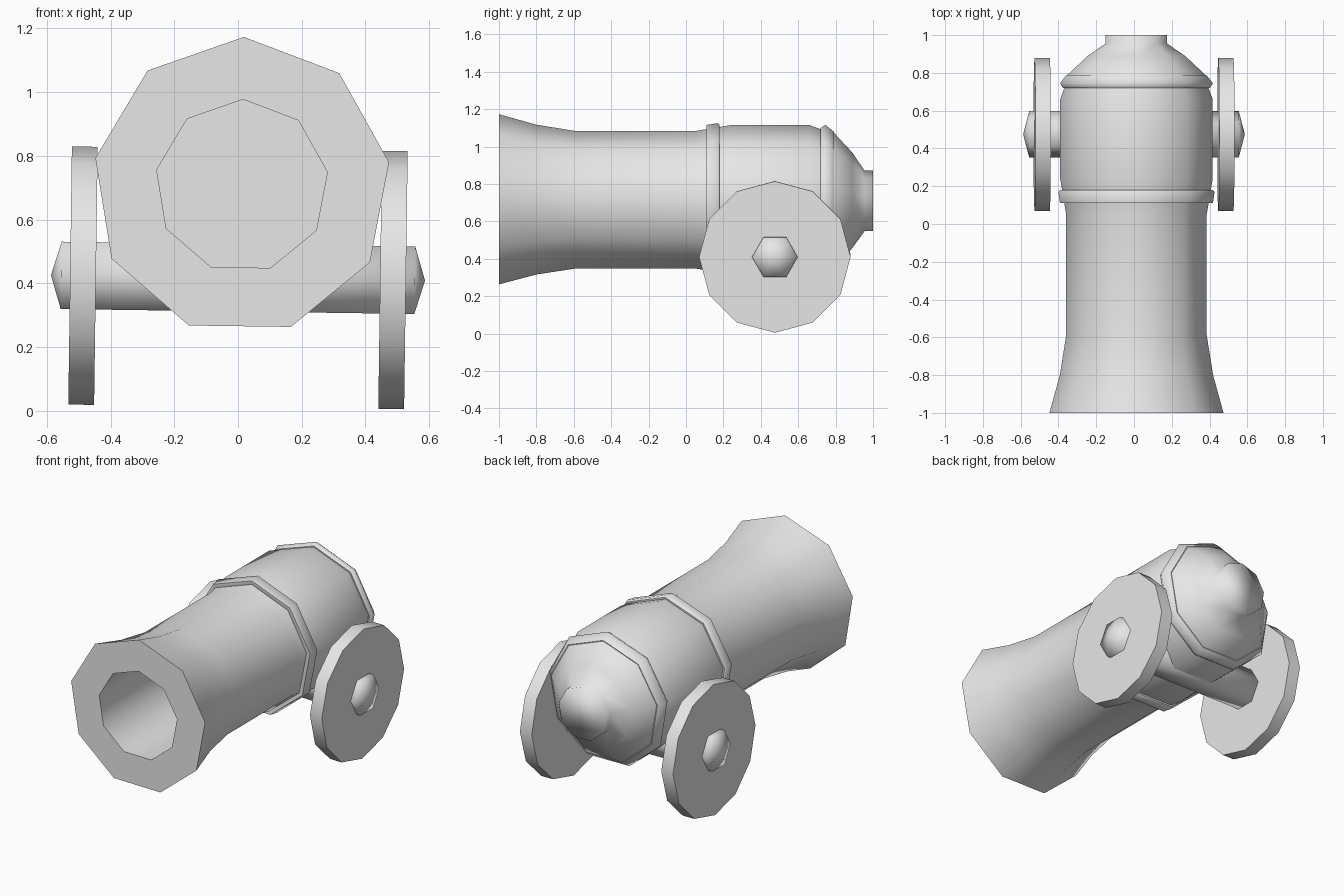
import bpy, bmesh
from math import sin, cos, pi, radians
from mathutils import Matrix

if "Cube" in bpy.data.objects:
    bpy.data.objects.remove(bpy.data.objects["Cube"], do_unlink=True)

grey = bpy.data.materials.new("plain grey")
grey.use_nodes = True
grey.diffuse_color = (0.8, 0.8, 0.8, 1)
for node in grey.node_tree.nodes:
    if node.type == 'BSDF_PRINCIPLED':
        node.inputs["Base Color"].default_value = (0.8, 0.8, 0.8, 1)

ROLL = Matrix.Rotation(radians(0.8), 4, 'Y')  # whole model leans slightly


def lathe(name, profile, sides, axis, centre, phase=0.0, sharp=(), closed=False):
    """Spin (position along axis, radius) points; loops listed in sharp stay crisp."""
    bm = bmesh.new()
    loops = []
    for pos, r in profile:
        loop = []
        for i in range(sides):
            a = phase + 2 * pi * i / sides
            u, w = r * sin(a), r * cos(a)
            loop.append(bm.verts.new((u, pos, w) if axis == 'Y' else (pos, u, w)))
        loops.append(loop)
    pairs = list(zip(loops, loops[1:]))
    if closed:
        pairs.append((loops[-1], loops[0]))
    for p, q in pairs:
        for i in range(sides):
            j = (i + 1) % sides
            bm.faces.new((p[i], p[j], q[j], q[i]))
    if not closed:
        for k in (0, -1):
            if profile[k][1] > 0:
                bm.faces.new(loops[k])
    for face in bm.faces:
        face.smooth = True
    for k in sharp:
        for i in range(sides):
            bm.edges.get((loops[k][i], loops[k][(i + 1) % sides])).smooth = False
    bmesh.ops.remove_doubles(bm, verts=bm.verts, dist=1e-5)
    bmesh.ops.recalc_face_normals(bm, faces=bm.faces)
    mesh = bpy.data.meshes.new(name)
    bm.to_mesh(mesh)
    bm.free()
    mesh.materials.append(grey)
    obj = bpy.data.objects.new(name, mesh)
    bpy.context.collection.objects.link(obj)
    obj.matrix_world = Matrix.Translation(centre) @ ROLL
    return obj


# Barrel: bore, muzzle, flared tube, thick breech, domed back and knob
BARREL = (0.012, 0, 0.705)
lathe("barrel", [
    (0.1, 0.272), (-1, 0.272), (-1, 0.468), (-0.8, 0.412), (-0.59, 0.378),
    (0.05, 0.378), (0.14, 0.393), (0.24, 0.41), (0.66, 0.41), (0.74, 0.38),
    (0.79, 0.37), (0.89, 0.262), (0.955, 0.166), (1, 0.166),
], 9, 'Y', BARREL, sharp=(0, 1, 2))

# Raised bands around the breech
lathe("front_band", [(0.11, 0.36), (0.11, 0.411), (0.17, 0.42), (0.18, 0.41), (0.18, 0.36)],
      9, 'Y', BARREL, sharp=(1, 3), closed=True)
lathe("rear_band", [(0.72, 0.35), (0.72, 0.395), (0.745, 0.411), (0.79, 0.375), (0.79, 0.35)],
      9, 'Y', BARREL, sharp=(1, 3), closed=True)

# Axle with pointed hub ends
AXLE = (0, 0.475, 0.417)
lathe("axle", [(-0.587, 0), (-0.555, 0.122), (0.555, 0.122), (0.587, 0)],
      6, 'X', AXLE, phase=pi / 6)

# Solid disc wheels
for side, name in ((1, "left_wheel"), (-1, "right_wheel")):
    lathe(name, [(side * 0.446, 0.405), (side * 0.527, 0.405)],
          12, 'X', AXLE, sharp=(0, 1))
